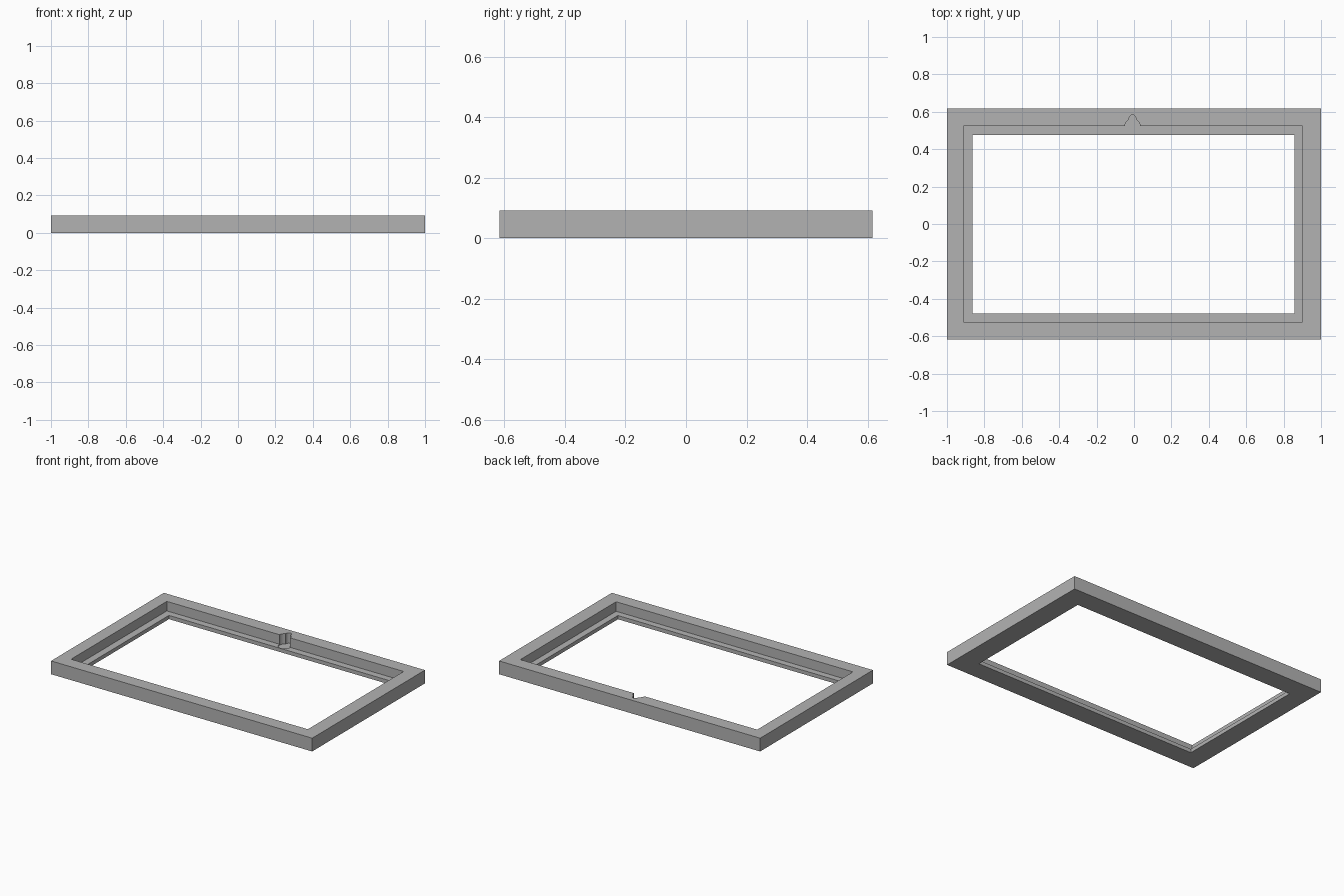
import bpy, math

old = bpy.data.objects.get("Cube")
if old:
    bpy.data.objects.remove(old, do_unlink=True)

HEIGHT = 0.092
LEDGE = 0.026
PAD = 0.045
KEY_X, KEY_Y = -0.008, 0.522

grey = bpy.data.materials.new("plain grey")
grey.use_nodes = True
colour = (0.45, 0.45, 0.45, 1)
grey.diffuse_color = colour
grey.node_tree.nodes["Principled BSDF"].inputs["Base Color"].default_value = colour


def box(name, x0, x1, y0, y1, z0, z1):
    bpy.ops.mesh.primitive_cube_add(size=1, location=((x0 + x1) / 2, (y0 + y1) / 2, (z0 + z1) / 2))
    ob = bpy.context.object
    ob.name = name
    ob.scale = (x1 - x0, y1 - y0, z1 - z0)
    bpy.ops.object.transform_apply(location=True, rotation=True, scale=True)
    ob.data.materials.append(grey)
    return ob


def disc(name, radius, y, z0, z1):
    bpy.ops.mesh.primitive_cylinder_add(vertices=32, radius=radius, depth=z1 - z0,
                                        location=(KEY_X, y, (z0 + z1) / 2))
    ob = bpy.context.object
    ob.name = name
    ob.data.materials.append(grey)
    return ob


def cut(target, cutter):
    mod = target.modifiers.new("cut", "BOOLEAN")
    mod.operation = "DIFFERENCE"
    mod.solver = "EXACT"
    mod.object = cutter
    bpy.context.view_layer.objects.active = target
    bpy.ops.object.modifier_apply(modifier=mod.name)
    bpy.data.objects.remove(cutter, do_unlink=True)


# Frame with a stepped opening
frame = box("frame", -1, 1, -0.617, 0.617, 0, HEIGHT)
cut(frame, box("opening_cutter", -0.863, 0.857, -0.479, 0.477, -0.1, 0.2))
cut(frame, box("rebate_cutter", -0.912, 0.902, -0.524, 0.524, LEDGE, 0.2))

# Keyhole hanger: round entry, narrow slot above it
cut(frame, disc("entry_cutter", 0.041, KEY_Y, LEDGE - 0.006, 0.2))
cut(frame, disc("slot_end_cutter", 0.018, 0.565, LEDGE - 0.006, 0.2))
cut(frame, box("slot_cutter", KEY_X - 0.018, KEY_X + 0.018, KEY_Y, 0.565, LEDGE - 0.006, 0.2))

bpy.ops.object.select_all(action="DESELECT")
frame.select_set(True)
bpy.context.view_layer.objects.active = frame
bpy.ops.object.shade_smooth_by_angle(angle=math.radians(30))
